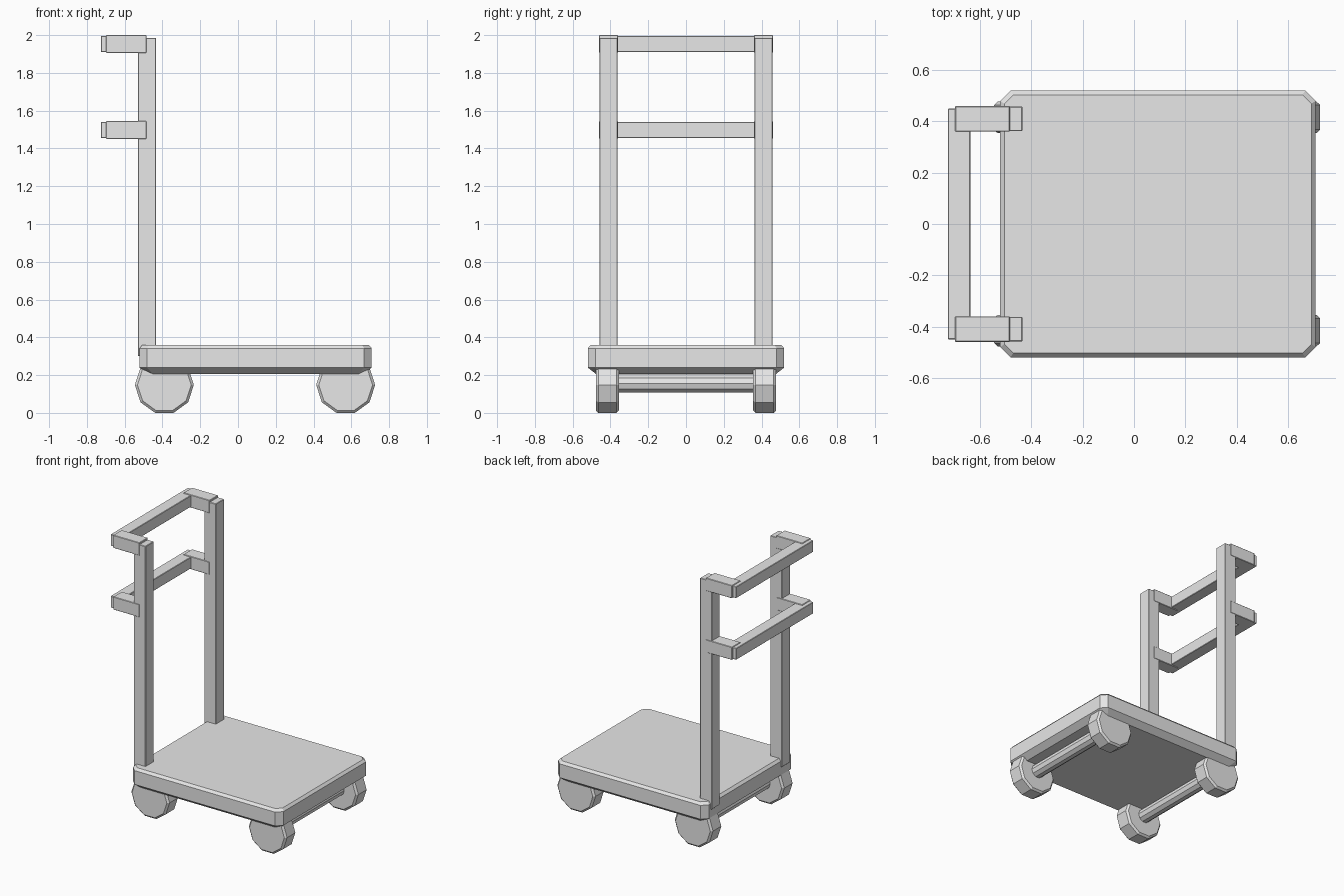
import bpy, bmesh, math
from mathutils import Matrix

default = bpy.data.objects.get("Cube")
if default:
    bpy.data.objects.remove(default)

grey = bpy.data.materials.new("light_grey")
grey.use_nodes = True
GREY = (0.8, 0.8, 0.8, 1)
grey.diffuse_color = GREY
grey.node_tree.nodes["Principled BSDF"].inputs["Base Color"].default_value = GREY


def finish(name, bm):
    bmesh.ops.recalc_face_normals(bm, faces=bm.faces)
    mesh = bpy.data.meshes.new(name)
    bm.to_mesh(mesh)
    bm.free()
    mesh.materials.append(grey)
    obj = bpy.data.objects.new(name, mesh)
    bpy.context.collection.objects.link(obj)
    return obj


def box(name, lo, hi, bevel=0.003):
    """Box between two corners with a slight edge bevel."""
    bm = bmesh.new()
    bmesh.ops.create_cube(bm, size=1)
    for v in bm.verts:
        v.co = [lo[i] if v.co[i] < 0 else hi[i] for i in range(3)]
    bmesh.ops.bevel(bm, geom=bm.edges[:], offset=bevel, segments=1, affect='EDGES')
    return finish(name, bm)


def cylinder(name, x, y, z, radius, width, bevel=0):
    """Ten-sided cylinder along y with chamfered rims."""
    bm = bmesh.new()
    bmesh.ops.create_cone(bm, cap_ends=True, segments=10,
                          radius1=radius, radius2=radius, depth=width)
    if bevel:
        rims = [e for e in bm.edges if abs(e.verts[0].co.z - e.verts[1].co.z) < 1e-4]
        bmesh.ops.bevel(bm, geom=rims, offset=bevel, segments=1, affect='EDGES')
    # Turn the axis to y with a flat side underneath
    turn = Matrix.Rotation(math.pi / 2, 4, 'X') @ Matrix.Rotation(math.pi / 2, 4, 'Z')
    low = min((turn @ v.co).z for v in bm.verts)
    if abs(low + radius) < 1e-4:
        turn = turn @ Matrix.Rotation(math.pi / 10, 4, 'Z')
    bm.transform(Matrix.Translation((x, y, z)) @ turn)
    return finish(name, bm)


# Deck: stacked outlines with cut corners, chamfered at top and bottom
X0, X1, Y, CUT = -0.522, 0.708, 0.52, 0.04


def deck_ring(bm, z, inset):
    x0, x1, y = X0 + inset, X1 - inset, Y - inset
    c = CUT - inset * 0.3
    pts = [(x0 + c, -y), (x1 - c, -y), (x1, -y + c), (x1, y - c),
           (x1 - c, y), (x0 + c, y), (x0, y - c), (x0, -y + c)]
    return [bm.verts.new((px, py, z)) for px, py in pts]


bm = bmesh.new()
rings = [deck_ring(bm, z, i) for z, i in
         ((0.205, 0.045), (0.24, 0), (0.342, 0), (0.36, 0.016))]
for a, b in zip(rings, rings[1:]):
    for i in range(len(a)):
        j = (i + 1) % len(a)
        bm.faces.new((a[i], a[j], b[j], b[i]))
bm.faces.new(rings[0])
bm.faces.new(rings[-1])
finish("deck", bm)

# Wheels and axles
for end, x in (("back", -0.39), ("front", 0.57)):
    for side, s in (("left", 1), ("right", -1)):
        cylinder(f"{end}_{side}_wheel", x, s * 0.416, 0.148, 0.156, 0.122, 0.013)
    cylinder(f"{end}_axle", x, 0, 0.155, 0.05, 0.76)

# Upright posts and the two handle loops
for side, s in (("left", 1), ("right", -1)):
    ya, yb = sorted((s * 0.362, s * 0.458))
    box(f"{side}_post", (-0.53, ya, 0.3), (-0.435, yb, 1.986))
    for level, top in (("upper", 2.0), ("lower", 1.545)):
        ya, yb = sorted((s * 0.36, s * 0.46))
        box(f"{level}_{side}_arm", (-0.698, ya, top - 0.095), (-0.484, yb, top))
for level, top in (("upper", 2.0), ("lower", 1.545)):
    box(f"{level}_handle_bar", (-0.726, -0.45, top - 0.09), (-0.638, 0.45, top - 0.005))
